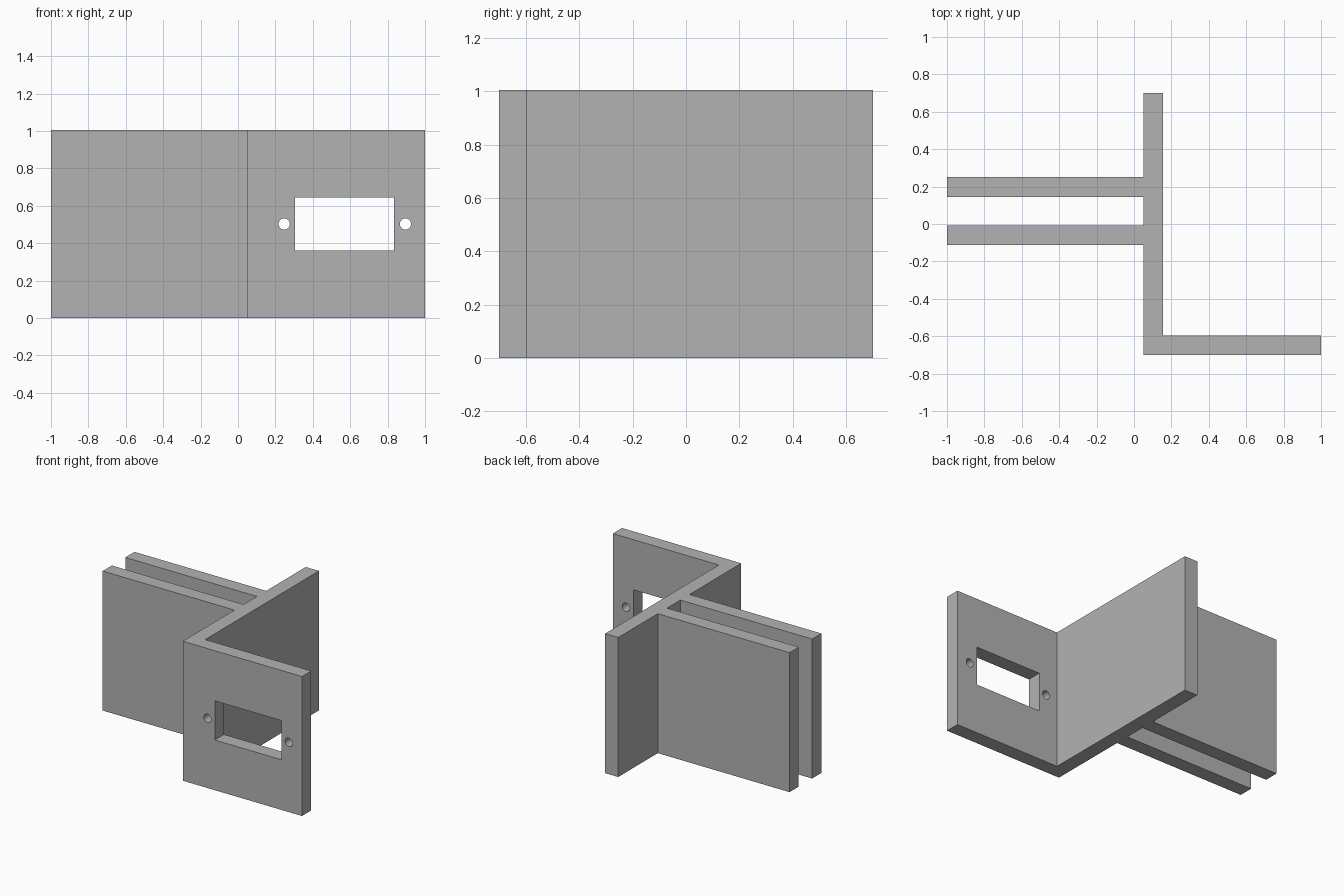
import bpy, bmesh, math

cube = bpy.data.objects.get("Cube")
if cube:
    bpy.data.objects.remove(cube, do_unlink=True)

HEIGHT = 1.005
MID = HEIGHT / 2

grey = bpy.data.materials.new("plain grey")
grey.use_nodes = True
colour = (0.45, 0.45, 0.45, 1)
grey.diffuse_color = colour
grey.node_tree.nodes["Principled BSDF"].inputs["Base Color"].default_value = colour


def extrude_profile(name, outline, height):
    """Raise a flat outline into a solid."""
    bm = bmesh.new()
    base = bm.faces.new([bm.verts.new((x, y, 0)) for x, y in outline])
    top = bmesh.ops.extrude_face_region(bm, geom=[base])["geom"]
    verts = [v for v in top if isinstance(v, bmesh.types.BMVert)]
    bmesh.ops.translate(bm, verts=verts, vec=(0, 0, height))
    bmesh.ops.recalc_face_normals(bm, faces=bm.faces)
    mesh = bpy.data.meshes.new(name)
    bm.to_mesh(mesh)
    bm.free()
    obj = bpy.data.objects.new(name, mesh)
    bpy.context.collection.objects.link(obj)
    mesh.materials.append(grey)
    return obj


def cut(target, cutter):
    """Subtract a helper solid, then remove it."""
    cutter.hide_render = True
    cutter.data.materials.append(grey)
    mod = target.modifiers.new("cut", "BOOLEAN")
    mod.operation = "DIFFERENCE"
    mod.solver = "EXACT"
    mod.object = cutter
    bpy.ops.object.select_all(action="DESELECT")
    bpy.context.view_layer.objects.active = target
    target.select_set(True)
    bpy.ops.object.modifier_apply(modifier=mod.name)
    bpy.data.objects.remove(cutter, do_unlink=True)


# Bracket: long wall, front flange to the left, two fins to the right
wall_r, wall_l = 0.05, 0.155
flange_back = -0.595
outline = [(wall_r, -0.7), (1, -0.7), (1, flange_back), (wall_l, flange_back),
           (wall_l, 0.7), (wall_r, 0.7)]
for back, front in ((0.25, 0.145), (-0.007, -0.112)):
    outline += [(wall_r, back), (-1, back), (-1, front), (wall_r, front)]
bracket = extrude_profile("mounting_bracket", outline, HEIGHT)

# Rectangular window through the flange
flange_y = (-0.7 + flange_back) / 2
bpy.ops.mesh.primitive_cube_add(size=1, location=(0.57, flange_y, MID))
window = bpy.context.object
window.name = "window_cutter"
window.scale = (0.53, 0.3, 0.282)
cut(bracket, window)

# Screw holes on either side of the window
for x in (0.247, 0.895):
    bpy.ops.mesh.primitive_cylinder_add(vertices=32, radius=0.03, depth=0.3,
                                        location=(x, flange_y, MID),
                                        rotation=(math.pi / 2, 0, 0))
    hole = bpy.context.object
    hole.name = "screw_hole_cutter"
    cut(bracket, hole)

# Smooth hole walls, sharp plate edges
bpy.ops.object.select_all(action="DESELECT")
bracket.select_set(True)
bpy.context.view_layer.objects.active = bracket
bpy.ops.object.shade_smooth_by_angle(angle=math.radians(30))
